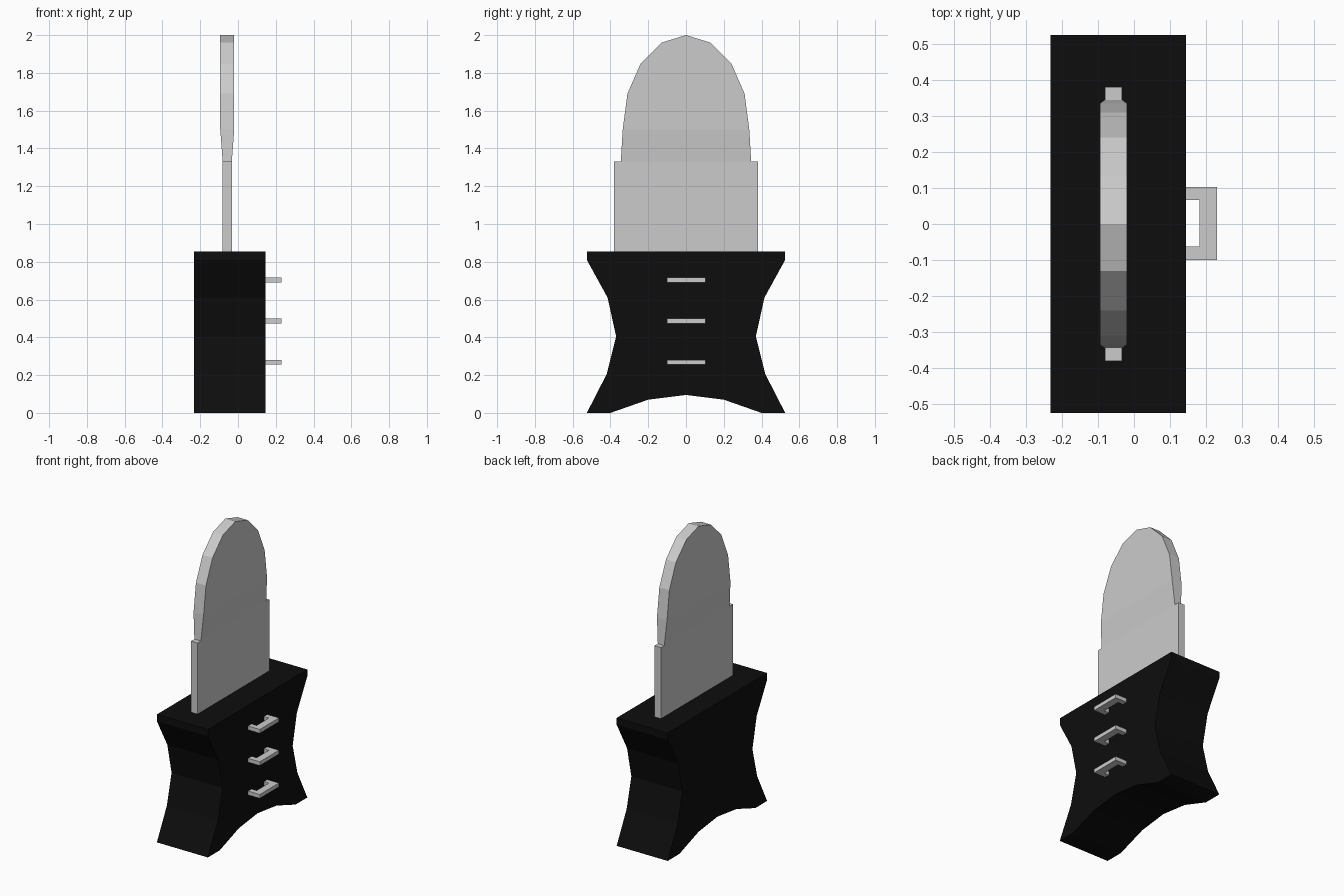
import bpy, bmesh

if "Cube" in bpy.data.objects:
    bpy.data.objects.remove(bpy.data.objects["Cube"])


def finish(name, bm, material=None):
    bmesh.ops.recalc_face_normals(bm, faces=bm.faces)
    mesh = bpy.data.meshes.new(name)
    bm.to_mesh(mesh)
    bm.free()
    obj = bpy.data.objects.new(name, mesh)
    bpy.context.collection.objects.link(obj)
    if material:
        mesh.materials.append(material)
    return obj


def prism(name, outline, offset, material=None):
    """Closed 3D outline extruded along offset."""
    bm = bmesh.new()
    face = bm.faces.new([bm.verts.new(p) for p in outline])
    ext = bmesh.ops.extrude_face_region(bm, geom=[face])
    moved = [g for g in ext["geom"] if isinstance(g, bmesh.types.BMVert)]
    bmesh.ops.translate(bm, verts=moved, vec=offset)
    return finish(name, bm, material)


black = bpy.data.materials.new("black_paint")
black.diffuse_color = (0.004, 0.004, 0.004, 1)
black.use_nodes = True
black.node_tree.nodes["Principled BSDF"].inputs["Base Color"].default_value = black.diffuse_color

# Cabinet: waisted sides and arched underside
half = [(0, 0.095), (0.2, 0.07), (0.4, 0), (0.525, 0), (0.42, 0.205),
        (0.37, 0.405), (0.415, 0.61), (0.525, 0.81), (0.525, 0.855)]
outline = half + [(-y, z) for y, z in reversed(half[1:])]
prism("cabinet", [(-0.232, y, z) for y, z in outline], (0.377, 0, 0), black)

# Mirror: rows of (half width, height, half thickness) closing at the crown
rows = [(0.38, 0.855, 0.024), (0.38, 1.33, 0.024), (0.345, 1.33, 0.024),
        (0.335, 1.5, 0.037), (0.31, 1.69, 0.037), (0.24, 1.85, 0.037),
        (0.13, 1.96, 0.037)]
cx = -0.057
bm = bmesh.new()
rings = [[bm.verts.new((cx + sx * t, sy * w, z))
          for sx, sy in ((-1, -1), (1, -1), (1, 1), (-1, 1))] for w, z, t in rows]
bm.faces.new(rings[0])
for i, (a, b) in enumerate(zip(rings, rings[1:])):
    if i == 1:
        # flat shoulder ledges where the arch steps in
        bm.faces.new((a[0], a[1], b[1], b[0]))
        bm.faces.new((a[2], a[3], b[3], b[2]))
    elif i == 0:
        # slab faces share the shoulder vertices of the next row
        n = rings[2]
        bm.faces.new((a[0], a[1], b[1], b[0]))
        bm.faces.new((a[1], a[2], b[2], n[2], n[1], b[1]))
        bm.faces.new((a[2], a[3], b[3], b[2]))
        bm.faces.new((a[3], a[0], b[0], n[0], n[3], b[3]))
    else:
        for k in range(4):
            j = (k + 1) % 4
            bm.faces.new((a[k], a[j], b[j], b[k]))
back, front = [bm.verts.new((cx + s * 0.037, 0, 2.0)) for s in (-1, 1)]
r = rings[-1]
bm.faces.new((r[0], r[1], front, back))
bm.faces.new((r[2], r[3], back, front))
bm.faces.new((r[1], r[2], front))
bm.faces.new((r[3], r[0], back))
finish("mirror", bm)

# Drawer handles: U-shaped pulls
pull = [(0.14, -0.1), (0.231, -0.1), (0.231, 0.103), (0.14, 0.103),
        (0.14, 0.067), (0.182, 0.067), (0.182, -0.063), (0.14, -0.063)]
for label, z in (("bottom", 0.255), ("middle", 0.474), ("top", 0.69)):
    prism(label + "_handle", [(x, y, z) for x, y in pull], (0, 0, 0.026))
